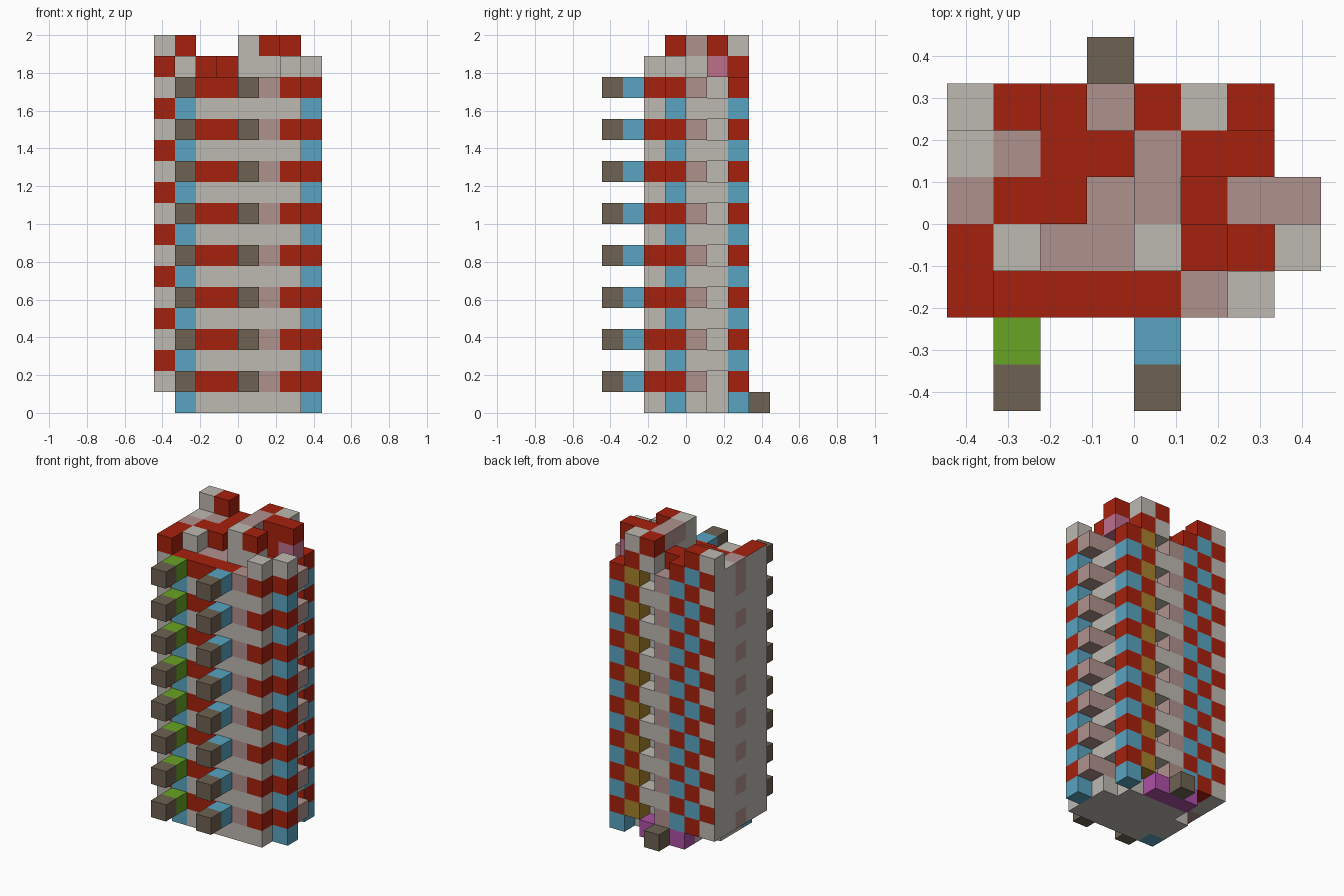
import bpy
import bmesh
from mathutils import Vector

cube = bpy.data.objects.get("Cube")
if cube:
    bpy.data.objects.remove(cube, do_unlink=True)

CELL = 2 / 18
FLOORS = 18

# Palette: letter -> name and linear colour
PALETTE = {
    "R": ("brick red", (0.38, 0.015, 0.004)),
    "G": ("warm grey", (0.51, 0.48, 0.44)),
    "P": ("dusty pink", (0.43, 0.285, 0.27)),
    "B": ("sky blue", (0.10, 0.37, 0.53)),
    "W": ("earth brown", (0.155, 0.122, 0.084)),
    "L": ("leaf green", (0.138, 0.37, 0.017)),
    "O": ("ochre", (0.38, 0.22, 0.025)),
    "M": ("rose", (0.51, 0.16, 0.26)),
    "V": ("violet", (0.42, 0.08, 0.38)),
}
LETTERS = list(PALETTE)
materials = []
for name, rgb in PALETTE.values():
    mat = bpy.data.materials.new(name)
    mat.use_nodes = True
    mat.diffuse_color = (*rgb, 1)
    mat.node_tree.nodes["Principled BSDF"].inputs["Base Color"].default_value = (*rgb, 1)
    materials.append(mat)

# Floor plans: rows run from back to front, letters from -x to +x
BASE = ["...W....",
        "..VVV.B.",
        "..GGGG..",
        ".GGGGGG.",
        ".GGGGGGB",
        ".BGGGGG.",
        "........",
        "........"]
BALCONY = ["........",
           "GRBP.OR.",
           "GPRRGG..",
           "PRRPGRPP",
           "RGPPGRRR",
           "GRRRRPR.",
           ".L..B...",
           ".W..W..."]
PLAIN = ["........",
         "RBRGGRB.",
         "GPGGGGG.",
         "GRGGGGG.",
         "RGGGGGGB",
         "RBGGGGG.",
         "........",
         "........"]
ROOF = ["........",
        "RBR.GR..",
        "GPRRGRM.",
        "PRR.G...",
        "RG..GG.G",
        "R.....G.",
        "........",
        "........"]
CROWN = ["........",
         "GR..RG..",
         "....PRR.",
         "....P...",
         "....GR..",
         "........",
         "........",
         "........"]

plans = [BASE] + [BALCONY if k % 2 else PLAIN for k in range(1, FLOORS - 2)] + [ROOF, CROWN]
names = ["base"] + [("balcony_floor_" if k % 2 else "plain_floor_") + str(k)
                    for k in range(1, FLOORS - 2)] + ["roof_blocks", "crown_blocks"]

# Filled blocks keyed by column, row and floor
blocks = {}
for k, plan in enumerate(plans):
    for j, row in enumerate(reversed(plan)):
        for i, letter in enumerate(row):
            if letter != ".":
                blocks[i, j, k] = letter

DIRECTIONS = [Vector(d) for d in ((1, 0, 0), (-1, 0, 0), (0, 1, 0),
                                  (0, -1, 0), (0, 0, 1), (0, 0, -1))]


def face_letter(letter, column, direction):
    """The blank side wall is plain grey where its blocks are red."""
    if column == 0 and direction.x < 0 and letter == "R":
        return "G"
    return letter


def build_floor(k, name):
    """Make the exposed faces of one floor of blocks."""
    bm = bmesh.new()
    for (i, j, level), letter in blocks.items():
        if level != k:
            continue
        centre = Vector((i - 3.5, j - 3.5, k + 0.5))
        for d in DIRECTIONS:
            if (i + int(d.x), j + int(d.y), k + int(d.z)) in blocks:
                continue
            u = Vector((d.y, d.z, d.x))
            v = d.cross(u)
            corners = [(centre + (d + a * u + b * v) / 2) * CELL
                       for a, b in ((-1, -1), (1, -1), (1, 1), (-1, 1))]
            face = bm.faces.new([bm.verts.new(c) for c in corners])
            face.material_index = LETTERS.index(face_letter(letter, i, d))
    bmesh.ops.remove_doubles(bm, verts=bm.verts[:], dist=CELL / 100)
    mesh = bpy.data.meshes.new(name)
    bm.to_mesh(mesh)
    bm.free()
    for mat in materials:
        mesh.materials.append(mat)
    bpy.context.collection.objects.link(bpy.data.objects.new(name, mesh))


for k, name in enumerate(names):
    build_floor(k, name)
